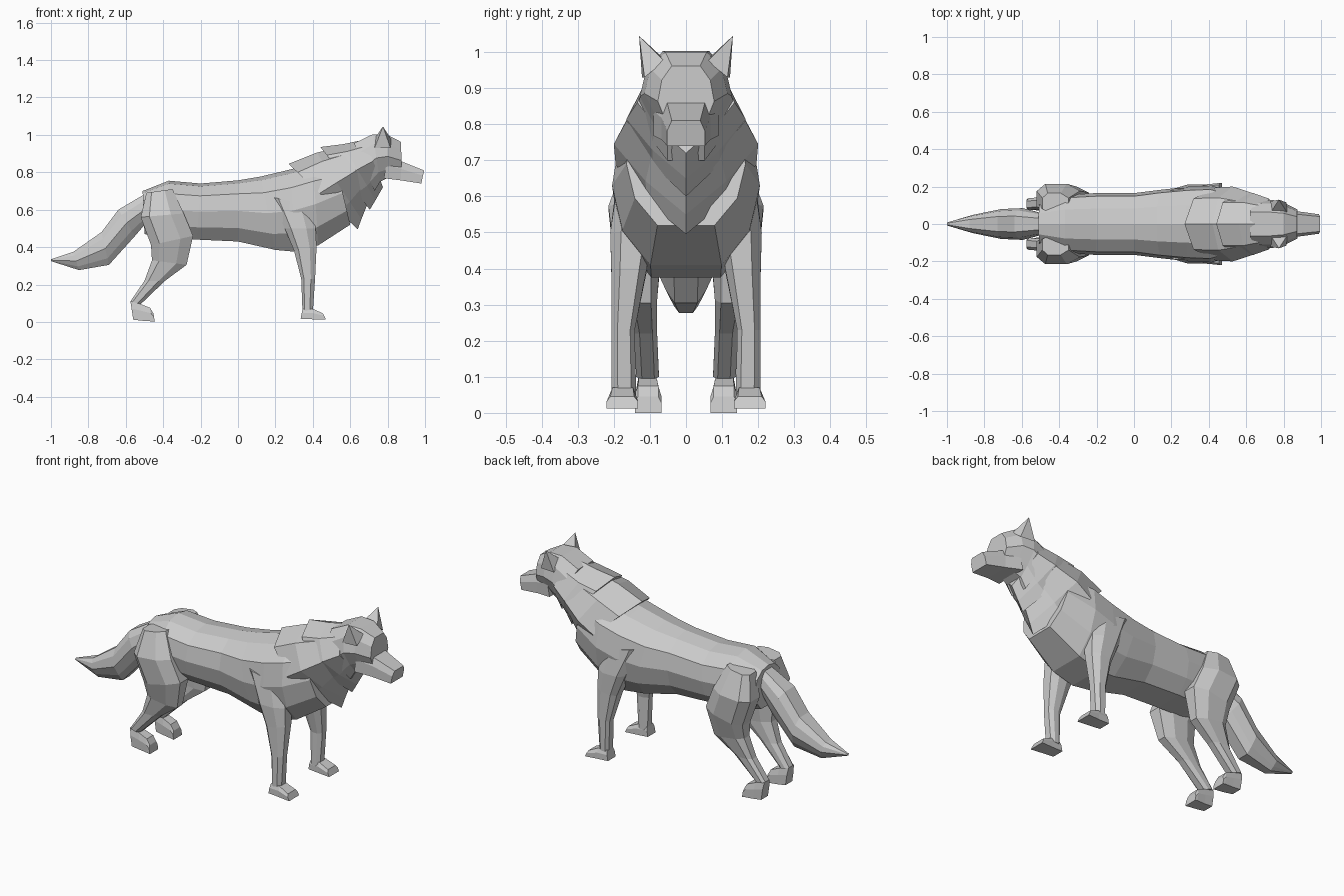
import bpy, bmesh

# Cross-section outlines: t runs along the section's first -> second point, s across its width
ROUND = [(0, .25), (0, .75), (.2, .93), (.5, 1), (.8, .85), (1, .7), (1, .3), (.8, .15), (.5, 0), (.2, .07)]
BODY = [(0, .5), (.05, .75), (.22, .95), (.5, 1), (.78, .93), (1, .74), (1, .26), (.78, .07), (.5, 0), (.22, .05), (.05, .25)]
FUR = [(0, .5), (.13, .85), (.45, 1), (.74, .78), (1, .5), (.74, .22), (.45, 0), (.13, .15)]
LEG = [(0, .2), (0, .75), (.3, 1), (.8, 1), (1, .75), (1, .2), (.7, 0), (.3, 0)]
BOX = [(0, .12), (0, .88), (.4, 1), (1, 1), (1, 0), (.4, 0)]


def finish(bm, name, mirror=False):
    bmesh.ops.recalc_face_normals(bm, faces=bm.faces)
    me = bpy.data.meshes.new(name)
    bm.to_mesh(me)
    bm.free()
    ob = bpy.data.objects.new(name, me)
    bpy.context.collection.objects.link(ob)
    if mirror:
        m = ob.modifiers.new("mirror", 'MIRROR')
        m.use_axis = (False, True, False)
    return ob


def loft(name, sections, outline, mirror=False):
    """Skin sections (x1, z1, x2, z2, half width) or (x1, z1, x2, z2, y0, y1)."""
    bm = bmesh.new()
    rings = []
    for x1, z1, x2, z2, *y in sections:
        y0, y1 = y if len(y) == 2 else (-y[0], y[0])
        rings.append([bm.verts.new((x1 + (x2 - x1) * t, y0 + (y1 - y0) * s, z1 + (z2 - z1) * t))
                      for t, s in outline])
    n = len(outline)
    for a, b in zip(rings, rings[1:]):
        for i in range(n):
            j = (i + 1) % n
            bm.faces.new((a[i], a[j], b[j], b[i]))
    bm.faces.new(rings[0])
    bm.faces.new(rings[-1])
    return finish(bm, name, mirror)


# Torso, rump to chest
loft("torso", [
    (-.51, .70, -.50, .47, .11),
    (-.37, .755, -.36, .44, .155),
    (-.20, .74, -.22, .44, .165),
    (0, .757, 0, .43, .165),
    (.12, .777, .20, .385, .185),
    (.28, .815, .31, .375, .20),
    (.40, .85, .43, .41, .205),
    (.52, .86, .60, .52, .165)], BODY)

# Two overlapping layers of neck fur
loft("lower_mane", [
    (.27, .845, .64, .495, .195),
    (.42, .905, .66, .55, .20),
    (.58, .94, .70, .65, .165)], FUR)
loft("upper_mane", [
    (.44, .935, .705, .60, .165),
    (.56, .95, .735, .65, .165),
    (.68, .975, .775, .72, .135)], FUR)

# Head and muzzle
loft("head", [
    (.62, .955, .73, .70, .13),
    (.72, 1.003, .76, .75, .128),
    (.80, 1.0, .80, .77, .115),
    (.872, .962, .875, .765, .078)], ROUND)
loft("muzzle", [
    (.80, .885, .78, .768, .09),
    (.875, .858, .87, .757, .068),
    (.995, .81, .98, .74, .052)], BOX)

# Ears: four-sided spikes
bm = bmesh.new()
tip = bm.verts.new((.775, .13, 1.045))
base = [bm.verts.new(p) for p in ((.82, .06, .975), (.815, .115, .93), (.73, .122, .93), (.73, .06, .98))]
bm.faces.new(base)
for i in range(4):
    bm.faces.new((base[i], base[(i + 1) % 4], tip))
finish(bm, "ears", True)

# Tail
loft("tail", [
    (-.47, .70, -.49, .53, .055),
    (-.64, .60, -.55, .46, .085),
    (-.73, .48, -.69, .305, .08),
    (-.88, .375, -.85, .277, .048),
    (-1.0, .335, -1.0, .325, .008)], ROUND)

# Hind legs and paws
loft("hind_legs", [
    (-.35, .71, -.49, .69, .06, .165),
    (-.29, .58, -.52, .56, .06, .215),
    (-.24, .46, -.465, .41, .07, .20),
    (-.275, .305, -.46, .33, .08, .165),
    (-.39, .22, -.50, .22, .08, .145),
    (-.52, .095, -.575, .11, .075, .138)], LEG, True)
loft("hind_paws", [
    (-.575, .11, -.56, .012, .077, .137),
    (-.52, .095, -.51, .006, .073, .139),
    (-.47, .075, -.46, .003, .068, .142),
    (-.452, .045, -.445, 0, .068, .142)], BOX, True)

# Front legs with shoulders, and paws
loft("front_legs", [
    (.40, .62, .17, .67, .08, .19),
    (.415, .50, .25, .50, .09, .21),
    (.42, .40, .30, .38, .11, .207),
    (.412, .23, .338, .23, .142, .206),
    (.40, .05, .345, .05, .138, .206)], LEG, True)
loft("front_paws", [
    (.345, .07, .335, .017, .142, .21),
    (.40, .07, .40, .014, .138, .213),
    (.455, .045, .47, .012, .133, .22)], BOX, True)
